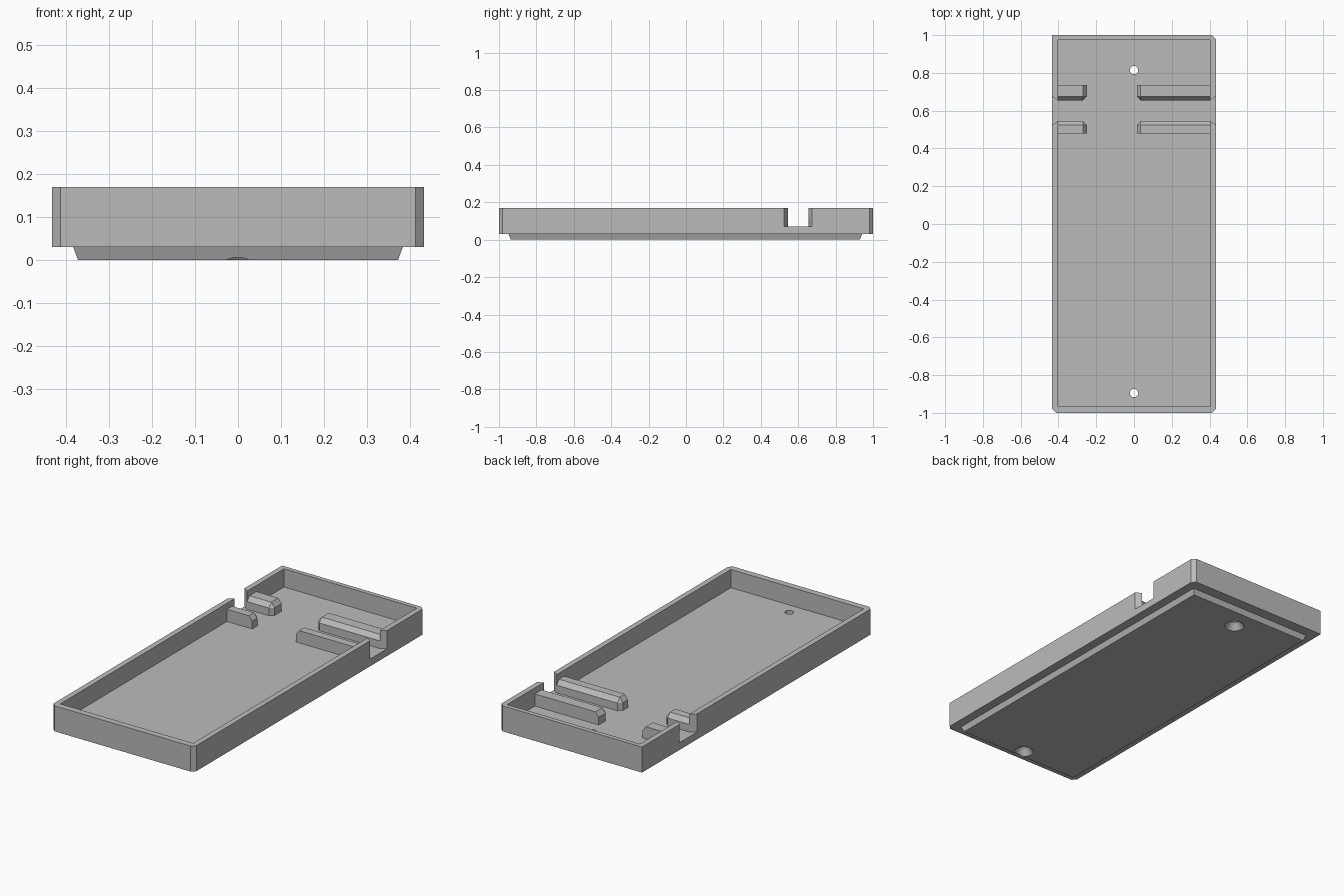
import bpy
import bmesh
from math import pi, cos, sin

cube = bpy.data.objects.get("Cube")
if cube:
    bpy.data.objects.remove(cube, do_unlink=True)

grey = bpy.data.materials.new("plain grey")
grey.use_nodes = True
colour = (0.5, 0.5, 0.5, 1)
grey.diffuse_color = colour
grey.node_tree.nodes["Principled BSDF"].inputs["Base Color"].default_value = colour


def loft(name, rings):
    """Closed solid through (outline, z) rings with equal point counts."""
    bm = bmesh.new()
    loops = [[bm.verts.new((x, y, z)) for x, y in pts] for pts, z in rings]
    n = len(loops[0])
    for low, high in zip(loops, loops[1:]):
        for i in range(n):
            j = (i + 1) % n
            bm.faces.new((low[i], low[j], high[j], high[i]))
    bm.faces.new(loops[0][::-1])
    bm.faces.new(loops[-1])
    bmesh.ops.remove_doubles(bm, verts=bm.verts, dist=1e-5)
    bmesh.ops.recalc_face_normals(bm, faces=bm.faces)
    mesh = bpy.data.meshes.new(name)
    bm.to_mesh(mesh)
    bm.free()
    mesh.materials.append(grey)
    obj = bpy.data.objects.new(name, mesh)
    bpy.context.collection.objects.link(obj)
    return obj


def combine(target, other, operation):
    mod = target.modifiers.new(operation, "BOOLEAN")
    mod.operation = operation
    mod.solver = "EXACT"
    mod.object = other
    bpy.context.view_layer.objects.active = target
    bpy.ops.object.modifier_apply(modifier=mod.name)
    bpy.data.objects.remove(other, do_unlink=True)


def rect(x0, x1, y0, y1):
    return [(x0, y0), (x1, y0), (x1, y1), (x0, y1)]


def circle(y, r, n=32):
    return [(r * cos(2 * pi * i / n), y + r * sin(2 * pi * i / n)) for i in range(n)]


W, C = 0.433, 0.02          # half width, corner chamfer
IN = 0.403                  # inner half width
FLOOR, TOP = 0.07, 0.17

# Tray block, with one square corner at the back
outline = [(-W + C, -1), (W - C, -1), (W, -1 + C), (W, 1 - C),
           (W - C, 1), (-W, 1), (-W, -1 + C)]
tray = loft("tray", [(outline, 0.03), (outline, TOP)])

# Raised plate under the tray
combine(tray, loft("base_plate", [(rect(-0.372, 0.372, -0.937, 0.93), 0),
                                  (rect(-0.387, 0.387, -0.953, 0.945), 0.04)]), "UNION")

# Cavity and the two flared side notches, cut together
right = [(IN, -0.965), (IN, 0.545), (W + 0.03, 0.505),
         (W + 0.03, 0.695), (IN, 0.655), (IN, 0.975)]
cavity = right + [(-x, y) for x, y in reversed(right)]
combine(tray, loft("cavity_cutter", [(cavity, FLOOR), (cavity, 0.3)]), "DIFFERENCE")

# Countersunk screw holes
for y in (0.815, -0.895):
    cutter = loft("screw_hole_cutter", [(circle(y, 0.058), -0.01), (circle(y, 0.05), 0),
                                        (circle(y, 0.022), 0.035), (circle(y, 0.022), 0.1)])
    combine(tray, cutter, "DIFFERENCE")


def guide_bar(name, end, wall, channel, back):
    """Bar from the wall inwards, sloped at its end and towards the channel."""
    sx = C if wall > end else -C
    sy = C if back > channel else -C
    low = [(wall, channel), (end + sx, channel), (end, channel + sy),
           (end, back), (wall, back)]
    top = [(wall, channel + sy), (end + sx, channel + sy), (end + sx, channel + sy),
           (end + sx, back), (wall, back)]
    loft(name, [(low, FLOOR - 0.01), (low, 0.112), (top, 0.137)])


# Guide bars on both sides of the channel
for row, channel, back in (("front", 0.545, 0.48), ("back", 0.655, 0.735)):
    guide_bar(row + "_left_guide_bar", 0.015, IN + 0.002, channel, back)
    guide_bar(row + "_right_guide_bar", -0.25, -IN - 0.002, channel, back)
